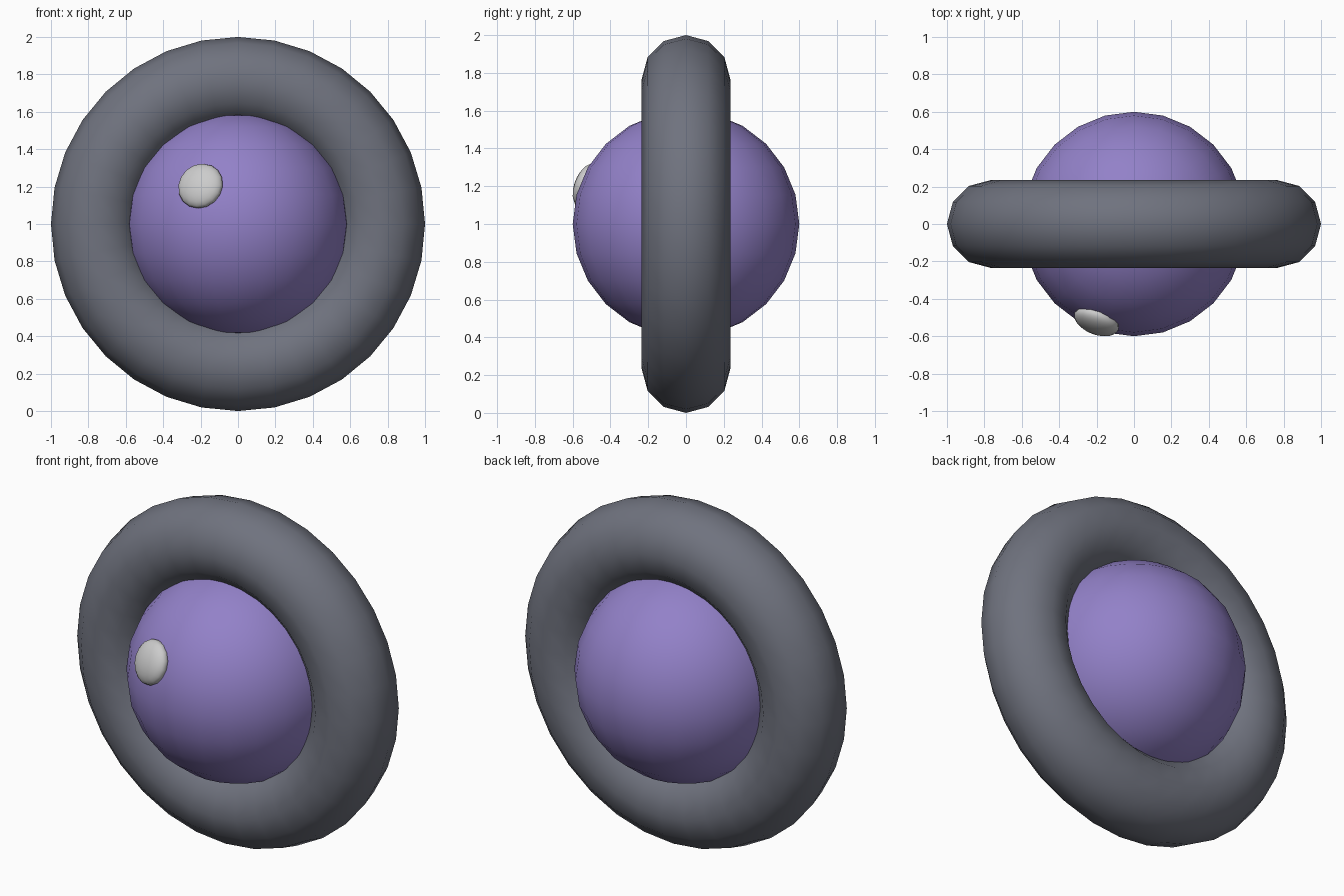
import bpy
from math import radians
from mathutils import Vector

if "Cube" in bpy.data.objects:
    bpy.data.objects.remove(bpy.data.objects["Cube"])


def finish(name, color=None):
    """Name the active object, smooth it and colour it."""
    ob = bpy.context.object
    ob.name = name
    bpy.ops.object.shade_smooth()
    if color:
        mat = bpy.data.materials.new(name + "_colour")
        mat.diffuse_color = (*color, 1)
        mat.use_nodes = True
        mat.node_tree.nodes["Principled BSDF"].inputs["Base Color"].default_value = mat.diffuse_color
        ob.data.materials.append(mat)
    return ob


CENTRE = Vector((0, 0, 1))

# Upright outer ring
bpy.ops.mesh.primitive_torus_add(
    major_segments=32, minor_segments=12, major_radius=0.765, minor_radius=0.235,
    location=CENTRE, rotation=(radians(90), 0, 0))
finish("ring", (0.16, 0.17, 0.21))

# Ball held in the ring
bpy.ops.mesh.primitive_uv_sphere_add(segments=24, ring_count=12, radius=0.6, location=CENTRE)
finish("ball", (0.29, 0.22, 0.58))

# Flattened highlight button lying on the ball's surface
spot = Vector((-0.2, -0.52, 1.203))
bpy.ops.mesh.primitive_uv_sphere_add(segments=16, ring_count=10, radius=0.126, location=spot)
button = finish("highlight")
button.rotation_euler = (spot - CENTRE).to_track_quat("Z", "Y").to_euler()
button.scale = (1, 1, 0.48)
